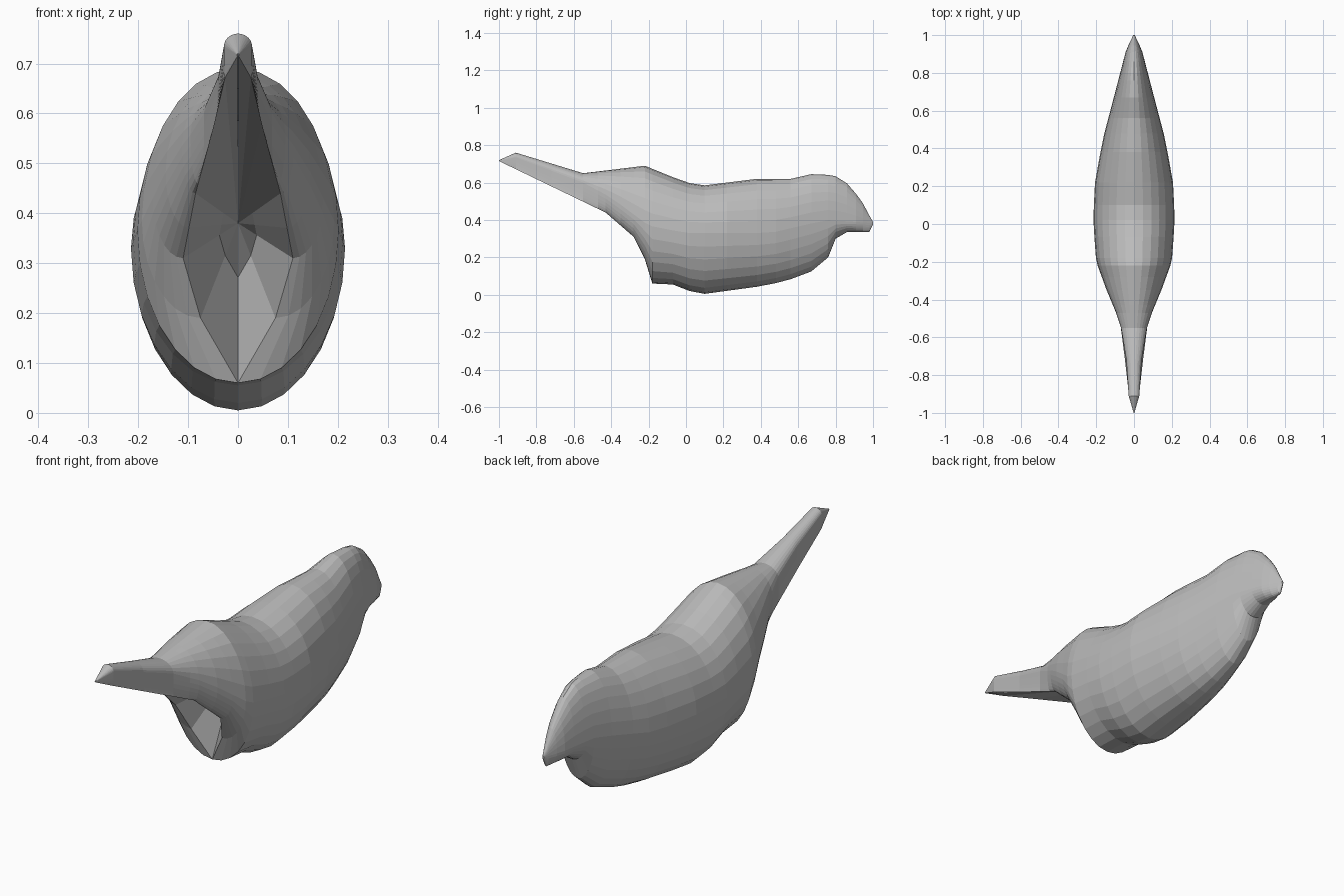
import bpy, bmesh, math
from mathutils import Vector

old = bpy.data.objects.get("Cube")
if old:
    bpy.data.objects.remove(old, do_unlink=True)

grey = bpy.data.materials.new("plain grey")
grey.use_nodes = True
colour = (0.5, 0.5, 0.5, 1)
grey.diffuse_color = colour
grey.node_tree.nodes["Principled BSDF"].inputs["Base Color"].default_value = colour

# Outlines along the body: (y, value)
back = [(-1, .72), (-.91, .76), (-.55, .65), (-.22, .69), (0, .6), (.1, .585), (.38, .62),
        (.56, .62), (.67, .645), (.79, .64), (.87, .59), (.94, .5), (.985, .415), (1, .39)]
belly = [(-1, .715), (-.43, .44), (-.28, .31), (-.22, .19), (-.18, .06), (-.07, .055), (.02, .02),
         (.1, .005), (.43, .05), (.55, .08), (.67, .125), (.76, .2), (.8, .3), (.86, .335),
         (.98, .335), (1, .375)]
width = [(-1, .002), (-.91, .028), (-.7, .042), (-.56, .065), (-.47, .095), (-.35, .145),
         (-.2, .2), (0, .215), (.2, .21), (.45, .165), (.65, .112), (.85, .06), (.92, .042), (1, .004)]
middle = [(-1, .718), (-.91, .735), (-.55, .6), (-.4, .52), (-.2, .37), (0, .33),
          (.45, .33), (.75, .4), (.9, .39), (1, .383)]
rim = [(-1, .001), (-.91, .026), (-.7, .05), (-.43, .085), (-.28, .11), (-.22, .075), (-.18, 0), (1, 0)]
stations = [-1, -.91, -.72, -.55, -.47, -.43, -.35, -.28, -.22, -.18, -.07, .02, .1, .22, .38,
            .48, .56, .67, .76, .8, .86, .91, .945, .98, 1]
steps = 7


def at(curve, y):
    for (a, p), (b, q) in zip(curve, curve[1:]):
        if y <= b:
            return p + (q - p) * (y - a) / (b - a)
    return curve[-1][1]


def section(y):
    """Half outline from the back, round the flank, down to the belly or the open rim."""
    top, low, w, mid, r = (at(c, y) for c in (back, belly, width, middle, rim))
    points = []
    for i in range(steps + 1):
        a = math.pi / 2 * i / steps
        points.append((w * math.sin(a), y, mid + (top - mid) * math.cos(a)))
    for i in range(1, steps + 1):
        a = math.pi / 2 * i / steps
        points.append((r + (w - r) * math.cos(a), y, mid - (mid - low) * math.sin(a)))
    return points


bm = bmesh.new()
apex = Vector((0, -.18, .38))
for side in (1, -1):
    rows = [[bm.verts.new((side * x, y, z)) for x, y, z in section(s)] for s in stations]
    # Outer skin
    for a, b in zip(rows, rows[1:]):
        for i in range(2 * steps):
            bm.faces.new((a[i], a[i + 1], b[i + 1], b[i]))
    # Hollow below the tail
    edge = [row[-1] for row, y in zip(rows, stations) if y <= -.18]
    inner = []
    for v in edge:
        p = v.co.lerp(apex, .66)
        p.y += .1 * max(0, min(1, (.38 - v.co.z) / .3))
        inner.append(bm.verts.new(p))
    centre = bm.verts.new(apex)
    for i in range(len(edge) - 1):
        bm.faces.new((edge[i], edge[i + 1], inner[i + 1], inner[i]))
        bm.faces.new((inner[i], inner[i + 1], centre))
    # Beak tip and tail tip
    bm.faces.new(rows[-1])
    bm.faces.new(rows[0])

bmesh.ops.remove_doubles(bm, verts=bm.verts, dist=.0005)
bmesh.ops.recalc_face_normals(bm, faces=bm.faces)
mesh = bpy.data.meshes.new("bird_body")
bm.to_mesh(mesh)
bm.free()
mesh.materials.append(grey)
body = bpy.data.objects.new("bird_body", mesh)
bpy.context.collection.objects.link(body)
